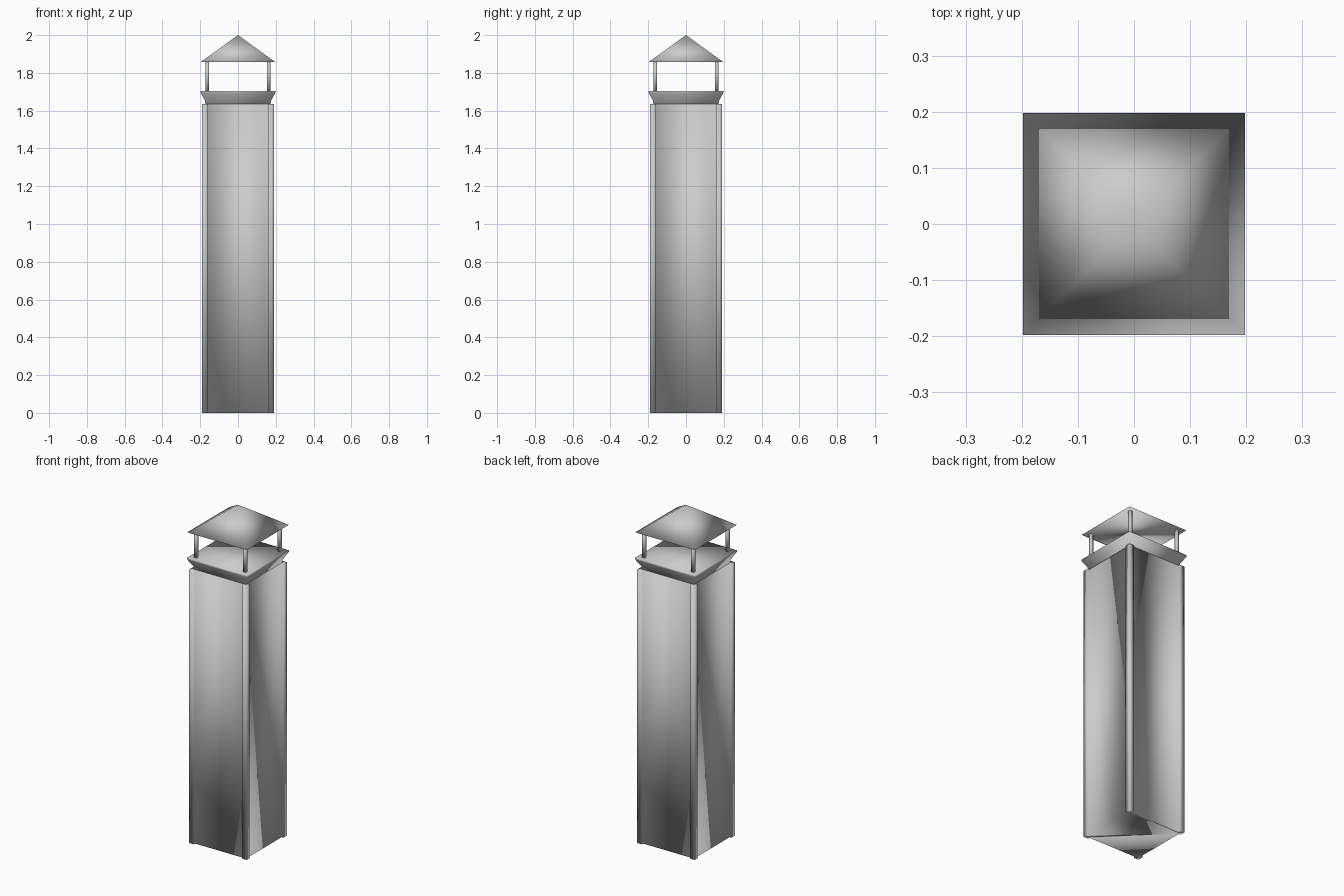
import bpy, bmesh

if "Cube" in bpy.data.objects:
    bpy.data.objects.remove(bpy.data.objects["Cube"])


def square(h):
    return [(-h, -h), (h, -h), (h, h), (-h, h)]


def trimmed_square(panel, h, w):
    """Square outline with a raised strip around every corner."""
    pts = []
    x, y = 1, -1
    corner = [(h - w, -panel), (h - w, -h), (h, -h), (h, w - h), (panel, w - h)]
    for _ in range(4):
        pts += corner
        corner = [(-b, a) for a, b in corner]
    return pts


def loft(name, rings, tip=None):
    """Skin a stack of (outline, z) rings, closing both ends."""
    bm = bmesh.new()
    loops = [[bm.verts.new((x, y, z)) for x, y in pts] for pts, z in rings]
    n = len(loops[0])
    for a, b in zip(loops, loops[1:]):
        for i in range(n):
            j = (i + 1) % n
            bm.faces.new((a[i], a[j], b[j], b[i]))
    bm.faces.new(loops[0][::-1])
    if tip is None:
        bm.faces.new(loops[-1])
    else:
        top = bm.verts.new((0, 0, tip))
        for i in range(n):
            bm.faces.new((loops[-1][i], loops[-1][(i + 1) % n], top))
    bmesh.ops.recalc_face_normals(bm, faces=bm.faces)
    for f in bm.faces:
        f.smooth = True
    me = bpy.data.meshes.new(name)
    bm.to_mesh(me)
    bm.free()
    ob = bpy.data.objects.new(name, me)
    bpy.context.collection.objects.link(ob)
    return ob


# Tall shaft with corner trims
outline = trimmed_square(0.178, 0.19, 0.032)
loft("shaft", [(outline, 0), (outline, 1.635)])

# Flared collar on a short neck
loft("collar", [(square(0.172), 1.62), (square(0.174), 1.652),
                (square(0.198), 1.695), (square(0.198), 1.705)])

# Four thin legs carrying the roof
for i, (x, y) in enumerate(square(0.162)):
    leg = loft(f"roof_leg_{i + 1}", [(square(0.009), 1.70), (square(0.009), 1.865)])
    leg.location = (x, y, 0)

# Pyramid rain roof
loft("roof", [(square(0.198), 1.857)], tip=2.0)
